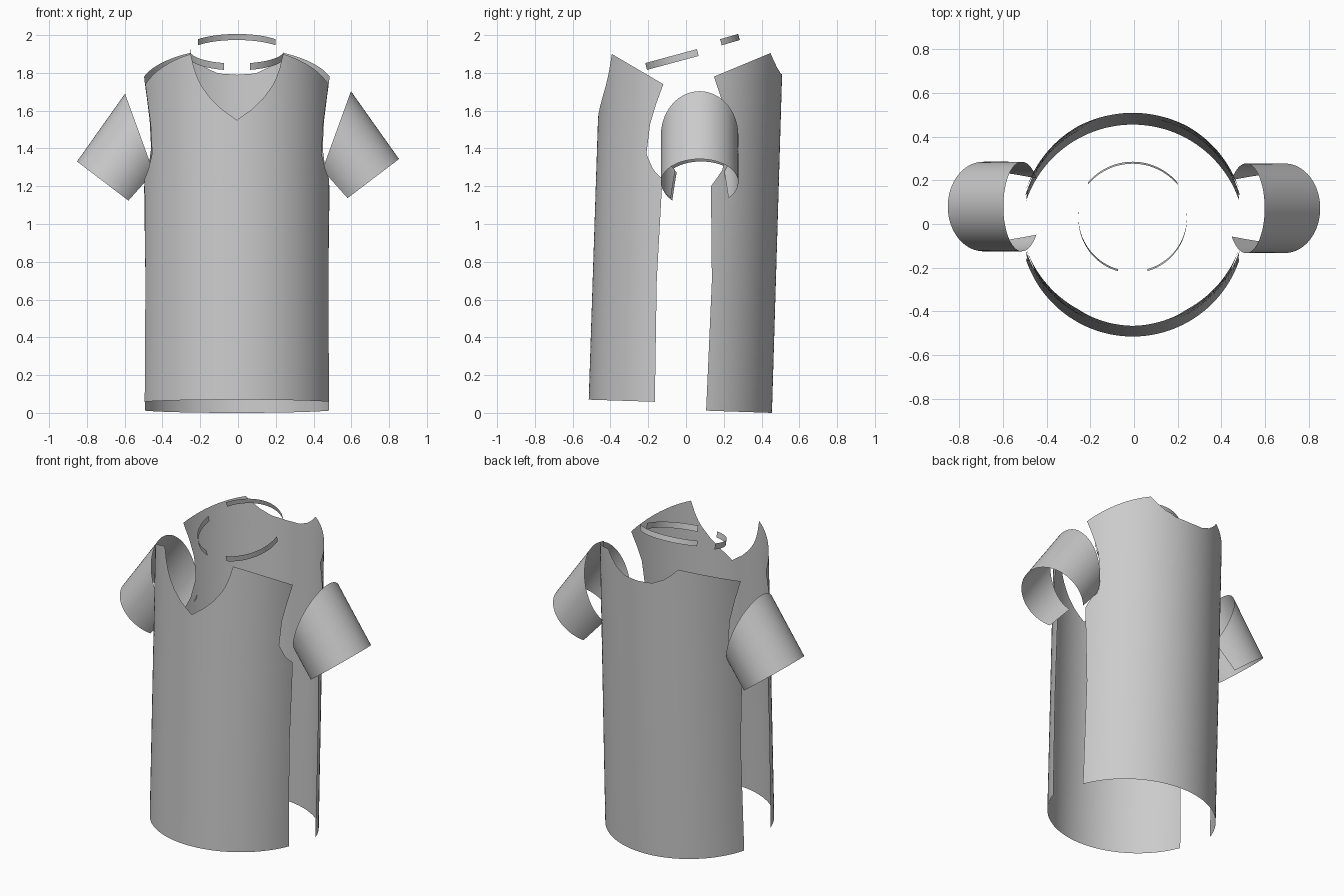
import bpy
import bmesh
from math import sin, cos, acos, asin, radians

cube = bpy.data.objects.get("Cube")
if cube:
    bpy.data.objects.remove(cube, do_unlink=True)

cloth = bpy.data.materials.new("grey cloth")
cloth.use_nodes = True
GREY = (0.6, 0.6, 0.6, 1)
cloth.diffuse_color = GREY
cloth.node_tree.nodes["Principled BSDF"].inputs["Base Color"].default_value = GREY

X_MID = -0.006


def spread(a, b, n):
    return [a + (b - a) * i / n for i in range(n + 1)]


def lerp(keys, t):
    """Piecewise linear lookup in sorted (key, value) pairs."""
    if t <= keys[0][0]:
        return keys[0][1]
    for (a, va), (b, vb) in zip(keys, keys[1:]):
        if t <= b:
            return va + (vb - va) * (t - a) / (b - a)
    return keys[-1][1]


def sheet(name, point, us, vs):
    """A single layer of cloth over the parameters us and vs."""
    bm = bmesh.new()
    grid = [[bm.verts.new(point(u, v)) for v in vs] for u in us]
    for a, b in zip(grid, grid[1:]):
        for j in range(len(vs) - 1):
            bm.faces.new((a[j], b[j], b[j + 1], a[j + 1]))
    mesh = bpy.data.meshes.new(name)
    bm.to_mesh(mesh)
    bm.free()
    mesh.materials.append(cloth)
    obj = bpy.data.objects.new(name, mesh)
    bpy.context.collection.objects.link(obj)
    bpy.ops.object.select_all(action="DESELECT")
    obj.select_set(True)
    bpy.context.view_layer.objects.active = obj
    bpy.ops.object.shade_smooth_by_angle(angle=radians(40))


def body_panel(name, side, centre, base, edge, neck, tip_z):
    """Curved panel; edge holds (z, y) of its side, neck (x, z) of its neckline."""
    r, tilt = 0.515, 0.033

    def edge_angle(z):
        return acos(min(1, abs(lerp(edge, z) - centre(z)) / r))

    tip = edge_angle(tip_z)
    neck_angle = asin(neck[-1][0] / r)

    def top(angle):
        a = abs(angle)
        if a <= neck_angle + 1e-6:
            return lerp(neck, r * sin(a))
        f = (cos(neck_angle) - cos(a)) / (cos(neck_angle) - cos(tip))
        return neck[-1][1] + (tip_z - neck[-1][1]) * f

    def point(u, v):
        low = base - side * tilt * r * (1 - cos(u * tip))
        z = low + (top(u * tip) - low) * v
        a = u * edge_angle(min(z, tip_z))
        return (X_MID + side * r * sin(a), centre(z) - side * r * cos(a), z)

    n = neck_angle / tip
    us = spread(-1, -n, 14)[:-1] + spread(-n, n, 24) + spread(n, 1, 14)[1:]
    sheet(name, point, us, spread(0, 1, 64))


# Front panel with a V neckline
body_panel("front_panel", 1, lambda z: 0.033 * (z - 0.07), 0.07,
           [(0.06, -0.165), (0.7, -0.155), (1.24, -0.125), (1.28, -0.17),
            (1.37, -0.21), (1.53, -0.19), (1.63, -0.16), (1.74, -0.12)],
           [(0, 1.55), (0.09, 1.61), (0.15, 1.67), (0.2, 1.75),
            (0.232, 1.84), (0.245, 1.9)], 1.74)

# Back panel with a shallow neckline
body_panel("back_panel", -1, lambda z: -0.06 + 0.03 * z, 0.0,
           [(0, 0.106), (0.7, 0.137), (1.2, 0.132), (1.28, 0.19),
            (1.4, 0.225), (1.55, 0.215), (1.67, 0.185), (1.78, 0.148)],
           [(0, 1.79), (0.1, 1.797), (0.17, 1.83), (0.22, 1.87), (0.25, 1.905)], 1.78)


# Sleeves: open tubes with a slanted cap
def sleeve(name, s, ridge_z, mid_y):
    r = 0.205

    def point(u, v):
        a = u * radians(141 - 9 * v)
        depth = r * (1 - cos(a))
        cap = 0.66 * depth
        along = cap + (0.44 - cap) * v
        return (s * (0.598 - 0.796 * depth + 0.578 * along),
                mid_y - s * r * sin(a),
                ridge_z - 0.605 * depth - 0.816 * along)

    sheet(name, point, spread(-1, 1, 48), spread(0, 1, 10))


sleeve("left_sleeve", 1, 1.703, 0.072)
sleeve("right_sleeve", -1, 1.69, 0.08)


# Collar strips, sloping up towards the back
def collar(name, r, mid_y, start, end, low_y, low_z, slope, height):
    def point(u, v):
        y = mid_y - r * cos(u)
        z = low_z + (y - low_y) * slope + height * v
        return (X_MID + r * sin(u), y - 0.009 * v, z)

    sheet(name, point, spread(radians(start), radians(end), 24), [0, 1])


for name, start, end in (("left_collar", 16, 98), ("right_collar", -98, -16)):
    collar(name, 0.248, 0.032, start, end, -0.21, 1.815, 0.27, 0.036)
collar("back_collar", 0.268, 0.017, 130, 230, 0.185, 1.945, 0.29, 0.032)
